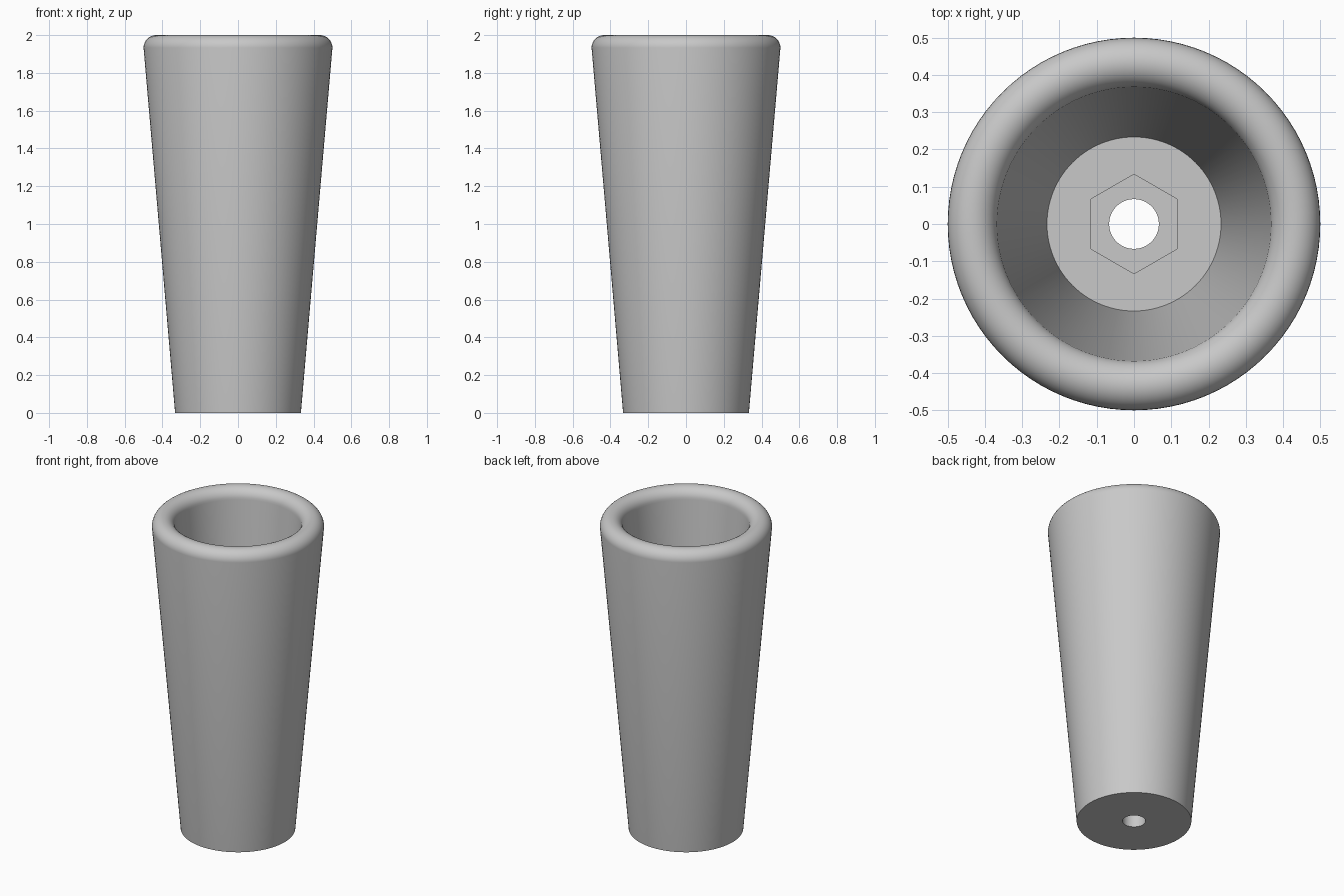
import bpy, bmesh, math

cube = bpy.data.objects.get("Cube")
if cube:
    bpy.data.objects.remove(cube, do_unlink=True)

SEGMENTS = 96      # multiple of 12, so the hexagon corners fall on vertices
RIM = 0.0667       # radius of the rounded lip
FLOOR, NUT_SEAT = 0.35, 0.2
HOLE, NUT = 0.0667, 0.1335

grey = bpy.data.materials.new("grey")
grey.use_nodes = True
colour = (0.58, 0.58, 0.58, 1)
grey.diffuse_color = colour
grey.node_tree.nodes["Principled BSDF"].inputs["Base Color"].default_value = colour


def round_shape(angle):
    return 1.0


def hex_shape(angle):
    # Distance to a unit hexagon's side, with corners on the y axis
    step = math.pi / 3
    offset = (angle + step / 2) % step - step / 2
    return math.cos(step / 2) / math.cos(offset)


def ring(bm, radius, z, shape=round_shape):
    verts = []
    for i in range(SEGMENTS):
        a = math.tau * i / SEGMENTS
        r = radius * shape(a)
        verts.append(bm.verts.new((r * math.cos(a), r * math.sin(a), z)))
    return verts


bm = bmesh.new()

# Tapered outside wall
rings = [ring(bm, HOLE, 0), ring(bm, 0.333, 0)]

# Rounded lip
for k in range(17):
    a = math.pi * k / 16
    rings.append(ring(bm, 0.5 - RIM + RIM * math.cos(a), 2 - RIM + RIM * math.sin(a)))

# Tapered inside wall, floor, hexagonal nut recess and bolt hole
rings.append(ring(bm, 0.2335, FLOOR))
rings.append(ring(bm, NUT, FLOOR, hex_shape))
rings.append(ring(bm, NUT, NUT_SEAT, hex_shape))
rings.append(ring(bm, HOLE, NUT_SEAT))

# Skin the closed profile
for low, high in zip(rings, rings[1:] + rings[:1]):
    for i in range(SEGMENTS):
        j = (i + 1) % SEGMENTS
        bm.faces.new((low[i], low[j], high[j], high[i]))
bmesh.ops.recalc_face_normals(bm, faces=bm.faces)

mesh = bpy.data.meshes.new("tapered_cup")
bm.to_mesh(mesh)
bm.free()
mesh.materials.append(grey)
cup = bpy.data.objects.new("tapered_cup", mesh)
bpy.context.collection.objects.link(cup)

bpy.ops.object.select_all(action="DESELECT")
cup.select_set(True)
bpy.context.view_layer.objects.active = cup
bpy.ops.object.shade_smooth_by_angle(angle=math.radians(30))
